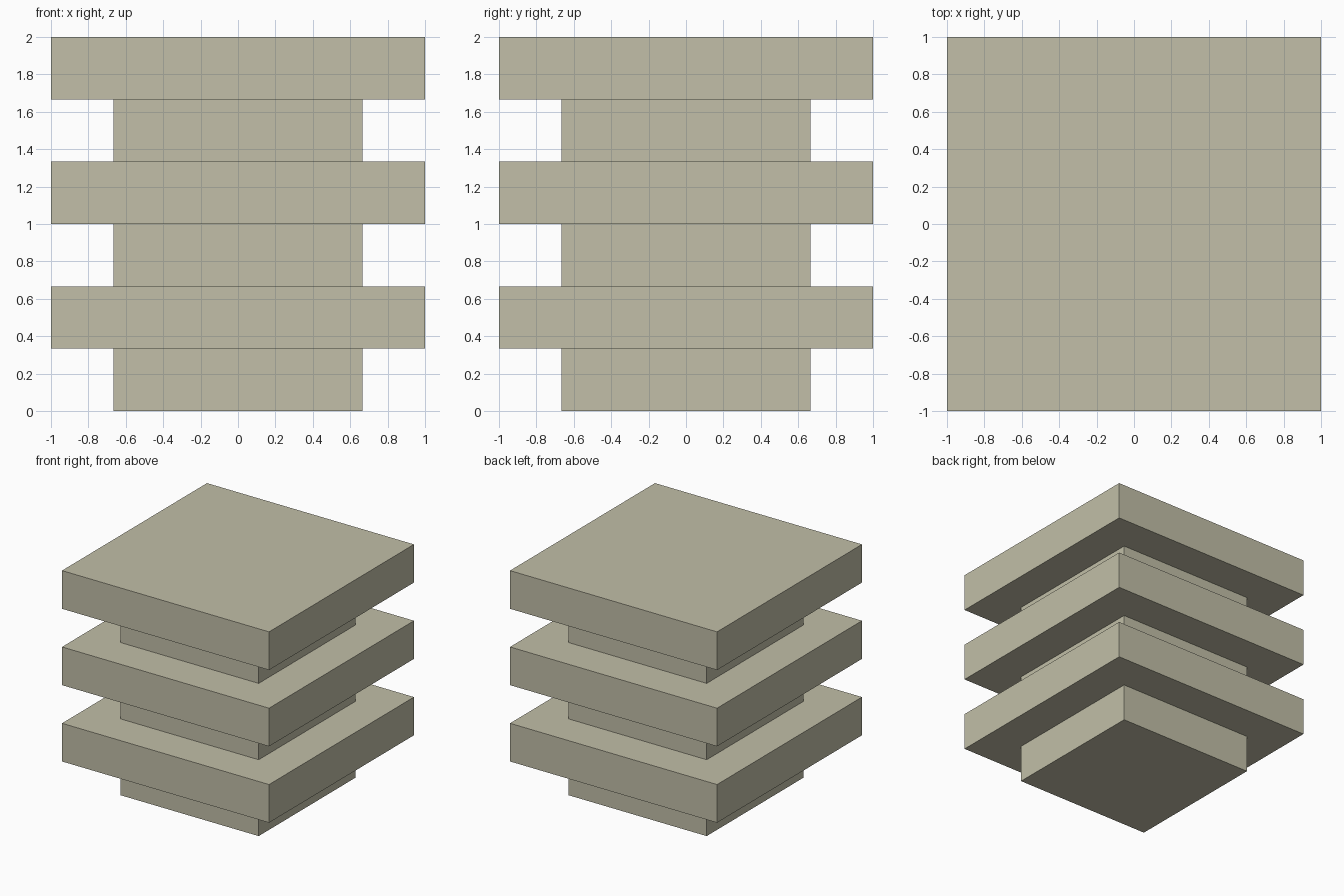
import bpy

if "Cube" in bpy.data.objects:
    bpy.data.objects.remove(bpy.data.objects["Cube"])

LAYER = 1 / 3          # thickness of every slab
WIDE, NARROW = 2.0, 4 / 3

stone = bpy.data.materials.new("pale_stone")
stone.diffuse_color = (0.539, 0.521, 0.392, 1)
stone.use_nodes = True
stone.node_tree.nodes["Principled BSDF"].inputs["Base Color"].default_value = stone.diffuse_color


def slab(name, width, level):
    bpy.ops.mesh.primitive_cube_add(size=1, location=(0, 0, (level + 0.5) * LAYER))
    ob = bpy.context.object
    ob.name = name
    ob.scale = (width, width, LAYER)
    bpy.ops.object.transform_apply(location=False, rotation=False, scale=True)
    ob.data.materials.append(stone)


# alternating narrow spacers and wide plates, from the ground up
for i in range(3):
    slab(f"spacer_{i + 1}", NARROW, 2 * i)
    slab(f"plate_{i + 1}", WIDE, 2 * i + 1)
